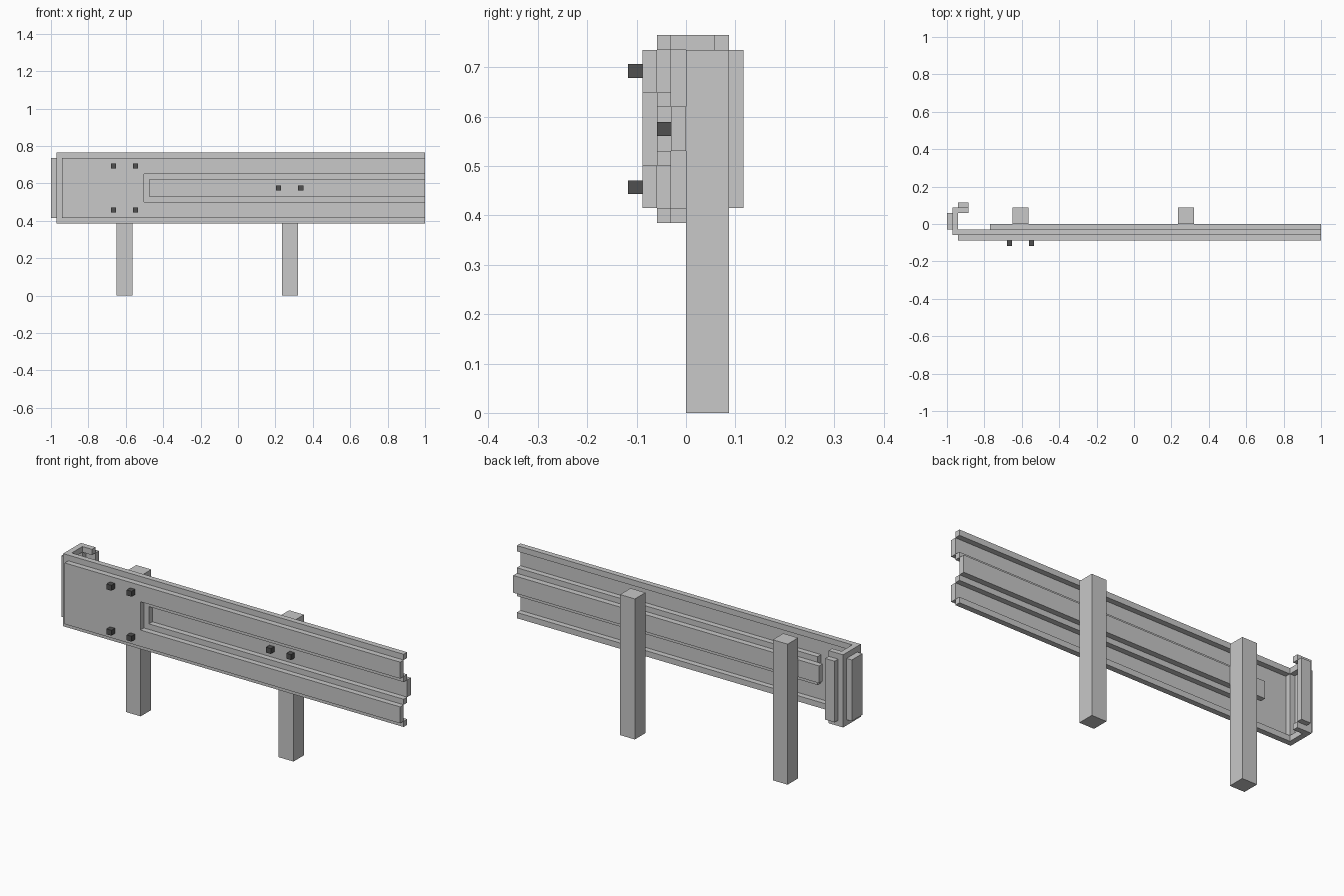
import bpy
import bmesh

if "Cube" in bpy.data.objects:
    bpy.data.objects.remove(bpy.data.objects["Cube"])


def material(name, v):
    m = bpy.data.materials.new(name)
    m.diffuse_color = (v, v, v, 1)
    m.use_nodes = True
    m.node_tree.nodes["Principled BSDF"].inputs["Base Color"].default_value = m.diffuse_color
    return m


STEEL = material("galvanised grey", 0.58)
DARK = material("dark bolt grey", 0.08)


def part(name, boxes, mat):
    """One object made of boxes given as (x0, x1, y0, y1, z0, z1)."""
    bm = bmesh.new()
    for x0, x1, y0, y1, z0, z1 in boxes:
        for v in bmesh.ops.create_cube(bm, size=1)["verts"]:
            v.co = ((x0 + x1) / 2 + v.co.x * (x1 - x0),
                    (y0 + y1) / 2 + v.co.y * (y1 - y0),
                    (z0 + z1) / 2 + v.co.z * (z1 - z0))
    me = bpy.data.meshes.new(name)
    bm.to_mesh(me)
    bm.free()
    me.materials.append(mat)
    bpy.context.collection.objects.link(bpy.data.objects.new(name, me))


# stepped levels shared by all rail parts
Y = (-0.088, -0.059, -0.03, 0.0)
MID = 0.575


def mirrored(x0, x1, y0, y1, lo, hi):
    """A box above the rail centre line and its mirror image below."""
    return [(x0, x1, y0, y1, MID + lo, MID + hi),
            (x0, x1, y0, y1, MID - hi, MID - lo)]


# rail front face: solid end plate and two long ridges
part("rail_front",
     [(-0.941, -0.503, Y[0], Y[1], MID - 0.16, MID + 0.16)]
     + mirrored(-0.503, 1, Y[0], Y[1], 0.074, 0.16), STEEL)
# top and bottom lips
part("rail_lips", mirrored(-0.941, 1, Y[1], Y[2], 0.16, 0.19), STEEL)
# stepped channel between the ridges
part("rail_channel",
     [(-0.74, -0.474, Y[1], Y[2], MID - 0.074, MID + 0.074)]
     + mirrored(-0.474, 1, Y[1], Y[2], 0.045, 0.074), STEEL)
part("rail_channel_floor",
     [(-0.77, 1, Y[2], Y[3], MID - 0.045, MID + 0.045)], STEEL)

# curled end, wrapping round to the back
part("end_curl_corners",
     [(-0.97, -0.941, Y[1], Y[2], MID - 0.19, MID + 0.19),
      (-0.97, -0.941, 0.058, 0.087, MID - 0.19, MID + 0.19)], STEEL)
part("end_curl_plates",
     [(-1, -0.97, Y[2], 0.058, MID - 0.16, MID + 0.16),
      (-0.941, -0.886, 0.087, 0.116, MID - 0.16, MID + 0.16)], STEEL)
part("end_curl_lips",
     mirrored(-0.97, -0.941, Y[2], 0.058, 0.16, 0.19)
     + mirrored(-0.941, -0.886, 0.058, 0.087, 0.16, 0.19), STEEL)

# posts
for name, x in (("left_post", -0.606), ("right_post", 0.278)):
    part(name, [(x - 0.043, x + 0.043, 0, 0.087, 0, 0.735)], STEEL)


# bolts
def bolt(x, y, z):
    return (x - 0.014, x + 0.014, y - 0.029, y, z - 0.014, z + 0.014)


part("end_bolts", [bolt(x, Y[0], z) for x in (-0.665, -0.548)
                   for z in (0.457, 0.692)], DARK)
part("channel_bolts", [bolt(x, Y[2], MID) for x in (0.217, 0.335)], DARK)
